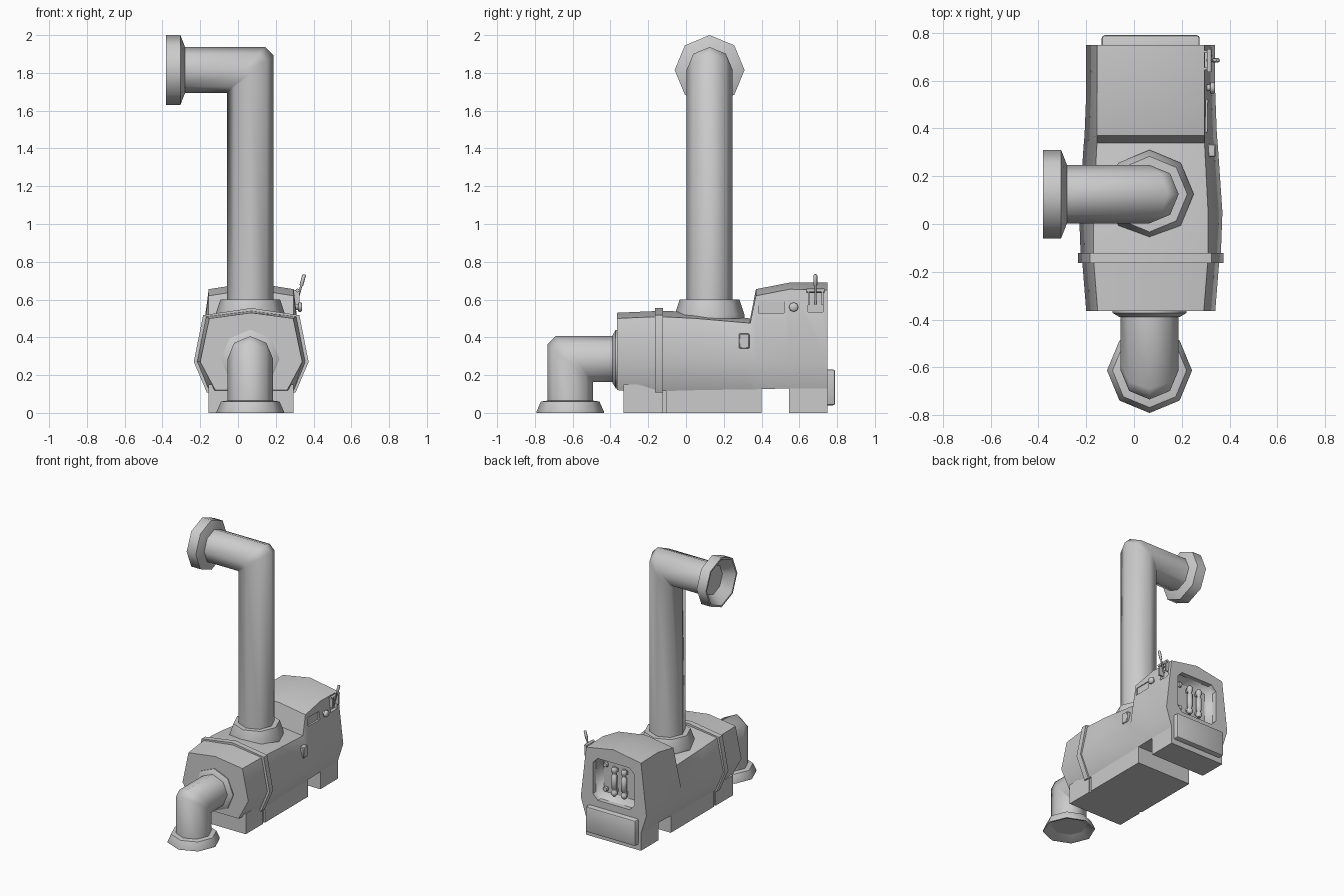
import bpy, bmesh, math
from mathutils import Vector

if "Cube" in bpy.data.objects:
    bpy.data.objects.remove(bpy.data.objects["Cube"])

CX = 0.07   # centre of the housing
PX = 0.065  # centre of the pipes


def finish(name, bm, angle=50):
    bmesh.ops.remove_doubles(bm, verts=bm.verts, dist=1e-5)
    bmesh.ops.recalc_face_normals(bm, faces=bm.faces)
    me = bpy.data.meshes.new(name)
    bm.to_mesh(me)
    bm.free()
    ob = bpy.data.objects.new(name, me)
    bpy.context.collection.objects.link(ob)
    smooth(ob, angle)
    return ob


def activate(ob):
    bpy.ops.object.select_all(action='DESELECT')
    ob.select_set(True)
    bpy.context.view_layer.objects.active = ob


def smooth(ob, angle):
    activate(ob)
    bpy.ops.object.shade_smooth_by_angle(angle=math.radians(angle))


def loft(name, rings, caps=True, angle=50):
    bm = bmesh.new()
    vs = [[bm.verts.new(p) for p in r] for r in rings]
    n = len(vs[0])
    for a, b in zip(vs, vs[1:]):
        for i in range(n):
            j = (i + 1) % n
            bm.faces.new((a[i], a[j], b[j], b[i]))
    if caps:
        bm.faces.new(vs[0])
        bm.faces.new(vs[-1])
    return finish(name, bm, angle)


def lathe(name, profile, origin, axis, n=8, angle=50):
    q = Vector(axis).to_track_quat('Z', 'Y')
    rings = [[Vector(origin) + q @ Vector((r * math.cos(k * math.tau / n), r * math.sin(k * math.tau / n), h))
              for k in range(n)] for r, h in profile]
    return loft(name, rings, True, angle)


def elbow(name, corner, d1, d2, l1, l2, r):
    c, d1, d2 = Vector(corner), Vector(d1), Vector(d2)
    nrm = d1.cross(d2)
    uv = [(r * math.cos(k * math.tau / 8), r * math.sin(k * math.tau / 8)) for k in range(8)]
    mitre = lambda u: 0.18 * r + 0.82 * u
    rings = [[c + u * d2 + v * nrm + l1 * d1 for u, v in uv],
             [c + u * d2 + v * nrm + mitre(u) * d1 for u, v in uv],
             [c + u * d1 + v * nrm + mitre(u) * d2 for u, v in uv],
             [c + u * d1 + v * nrm + l2 * d2 for u, v in uv]]
    return loft(name, rings)


def box(name, lo, hi, bevel=0, seg=1):
    bm = bmesh.new()
    bmesh.ops.create_cube(bm, size=1)
    for v in bm.verts:
        v.co = [(a + b) / 2 + c * (b - a) for a, b, c in zip(lo, hi, v.co)]
    if bevel:
        bmesh.ops.bevel(bm, geom=bm.edges[:], offset=bevel, segments=seg, profile=0.5, affect='EDGES')
    return finish(name, bm, 40)


def section(y, top, ws, zs, wm, wb, zb):
    half = [(ws, zs), (wm, 0.27), (wb, zb)]
    pts = [(0, top)] + half + [(-x, z) for x, z in reversed(half)]
    return [(CX + x, y, z) for x, z in pts]


def cut(ob, cutter):
    activate(ob)
    m = ob.modifiers.new("cut", 'BOOLEAN')
    m.operation, m.solver, m.object = 'DIFFERENCE', 'EXACT', cutter
    bpy.ops.object.modifier_move_to_index(modifier=m.name, index=0)
    bpy.ops.object.modifier_apply(modifier=m.name)
    bpy.data.objects.remove(cutter)


# Front housing and joint ring
loft("front_housing", [section(-0.365, 0.53, 0.222, 0.50, 0.27, 0.19, 0.12),
                       section(-0.14, 0.54, 0.24, 0.51, 0.288, 0.225, 0.115)])
loft("joint_ring", [section(y, 0.555, 0.255, 0.517, 0.304, 0.235, 0.108) for y in (-0.163, -0.122)])

# Main housing with the raised rear head
body = loft("main_housing", [
    section(-0.14, 0.54, 0.24, 0.51, 0.293, 0.225, 0.115),
    section(0.05, 0.535, 0.24, 0.50, 0.30, 0.225, 0.12),
    section(0.34, 0.50, 0.225, 0.475, 0.28, 0.225, 0.125),
    section(0.37, 0.655, 0.225, 0.62, 0.277, 0.225, 0.125),
    section(0.55, 0.69, 0.225, 0.655, 0.27, 0.225, 0.13),
    section(0.75, 0.69, 0.225, 0.65, 0.27, 0.225, 0.13)])

# Rear instrument recess and side pockets
cut(body, box("cutter", (-0.10, 0.675, 0.28), (0.24, 0.85, 0.59), 0.04))
cut(body, box("cutter", (0.294, 0.385, 0.53), (0.40, 0.52, 0.59)))
cut(body, box("cutter", (0.285, 0.645, 0.535), (0.40, 0.725, 0.635)))
smooth(body, 50)

# Base, rear leg and rear bulge
box("front_base", (CX - 0.225, -0.33, 0), (CX + 0.225, -0.125, 0.15))
box("middle_base", (CX - 0.225, -0.105, 0), (CX + 0.225, 0.40, 0.15))
box("base_joint", (CX - 0.215, -0.13, 0), (CX + 0.215, -0.10, 0.15))
box("rear_leg", (CX - 0.225, 0.545, 0), (CX + 0.225, 0.75, 0.20))
box("rear_bulge", (CX - 0.205, 0.66, 0.04), (CX + 0.205, 0.79, 0.23), 0.012, 2)
box("side_lug", (0.30, 0.28, 0.34), (0.342, 0.335, 0.42), 0.005)

# Intake pipe at the front
elbow("intake_pipe", (PX, -0.613, 0.285), (0, 1, 0), (0, 0, -1), 0.25, 0.25, 0.121)
lathe("intake_collar", [(0.155, 0), (0.155, 0.012), (0.125, 0.03)], (PX, -0.36, 0.285), (0, -1, 0))
lathe("intake_flange", [(0.121, 0.065), (0.155, 0.06), (0.178, 0.008), (0.178, 0), (0.165, 0), (0.10, 0.05)],
      (PX, -0.613, 0), (0, 0, 1))

# Tall outlet pipe
elbow("outlet_pipe", (PX, 0.125, 1.815), (0, 0, -1), (-1, 0, 0), 1.28, 0.35, 0.122)
lathe("outlet_collar", [(0.185, 0), (0.185, 0.02), (0.158, 0.10), (0.12, 0.10)], (PX, 0.125, 0.50), (0, 0, 1))
lathe("outlet_flange", [(0.121, -0.005), (0.185, 0.02), (0.185, 0.095), (0.172, 0.095), (0.11, 0.025)],
      (PX - 0.35, 0.125, 1.815), (-1, 0, 0))

# Sight tubes and small knobs on the rear panel
tube = [(0.012, 0), (0.022, 0.012), (0.022, 0.03), (0.014, 0.04), (0.014, 0.05), (0.02, 0.055), (0.02, 0.15),
        (0.014, 0.155), (0.014, 0.17), (0.022, 0.18), (0.022, 0.20), (0.012, 0.215)]
for i, x in enumerate((0.095, 0.015)):
    lathe(f"sight_tube_{i}", tube, (x, 0.705, 0.325), (0, 0, 1))
    for z in (0.36, 0.51):
        box("tube_mount", (x - 0.012, 0.66, z - 0.012), (x + 0.012, 0.70, z + 0.012))
for i, z in enumerate((0.35, 0.53)):
    lathe(f"rear_knob_{i}", [(0.012, 0), (0.012, 0.015), (0.02, 0.018), (0.016, 0.032)], (0.175, 0.67, z), (0, 1, 0))

# Side knob and lever
lathe("side_knob", [(0.014, 0), (0.014, 0.02), (0.025, 0.022), (0.025, 0.035), (0.018, 0.042)],
      (0.298, 0.57, 0.56), (1, 0, 0))
lathe("lever_bar", [(0.01, 0), (0.01, 0.096)], (0.315, 0.637, 0.648), (0, 1, 0))
for i, y in enumerate((0.645, 0.717)):
    box(f"lever_bracket_{i}", (0.28, y, 0.57), (0.325, y + 0.01, 0.65))
p, q = Vector((0.308, 0.685, 0.575)), Vector((0.351, 0.685, 0.733))
length = (q - p).length
lathe("lever", [(0.006, 0), (0.006, length * 0.6), (0.01, length * 0.65), (0.01, length * 0.97), (0.006, length)],
      p, q - p)
